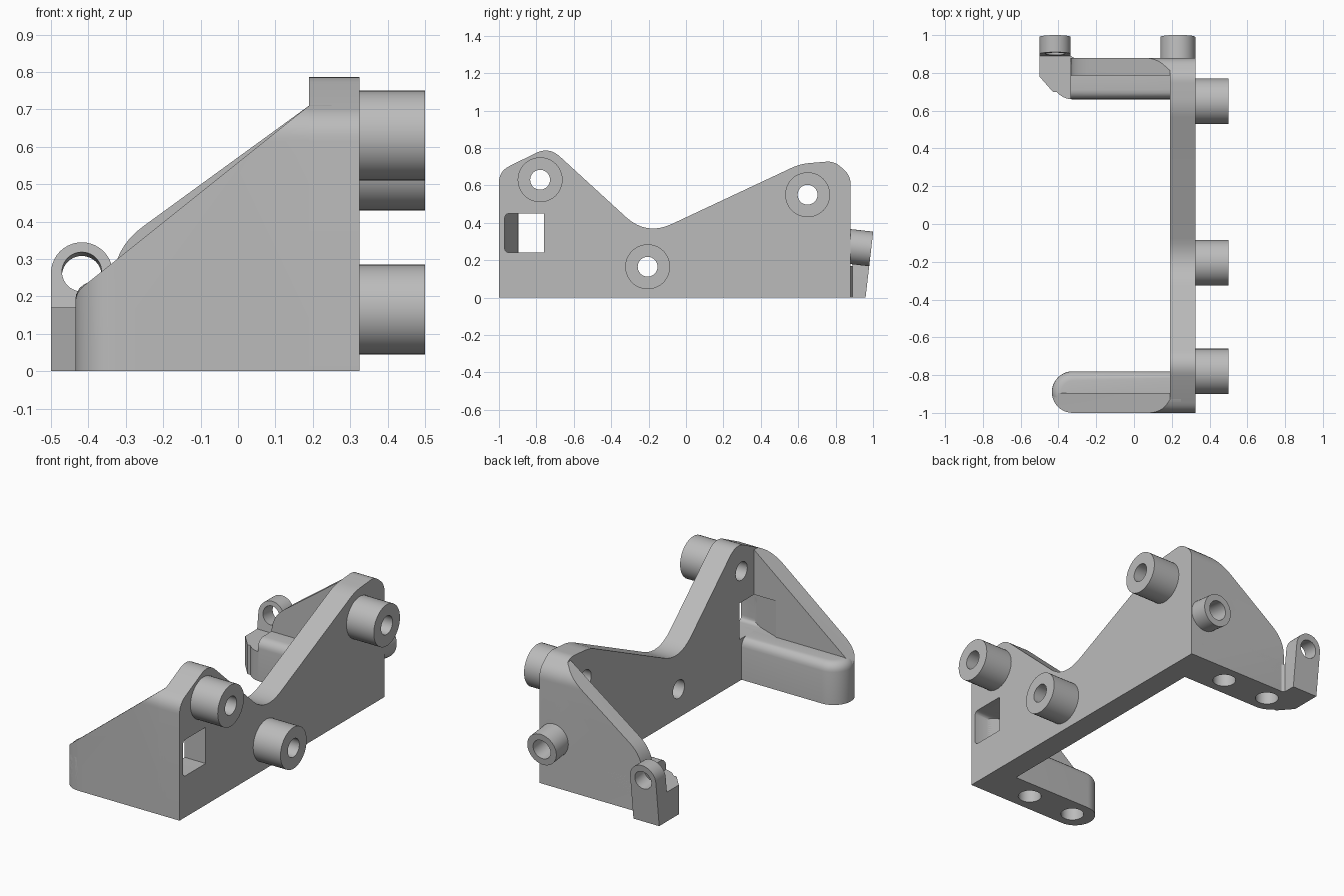
import bpy, bmesh
from mathutils import Vector

if "Cube" in bpy.data.objects:
    bpy.data.objects.remove(bpy.data.objects["Cube"])

grey = bpy.data.materials.new("plain_grey")
grey.use_nodes = True
grey.diffuse_color = (0.5, 0.5, 0.5, 1)
grey.node_tree.nodes["Principled BSDF"].inputs["Base Color"].default_value = (0.5, 0.5, 0.5, 1)

TILT = 0.116                      # lean of the rear lug and rear boss


def make(name, bm):
    bmesh.ops.recalc_face_normals(bm, faces=bm.faces)
    mesh = bpy.data.meshes.new(name)
    bm.to_mesh(mesh)
    bm.free()
    mesh.materials.append(grey)
    obj = bpy.data.objects.new(name, mesh)
    bpy.context.collection.objects.link(obj)
    return obj


def rounded(corners, steps=8):
    """Outline from (a, b, trim) corners, each trimmed corner becoming a curve."""
    out = []
    for i, (a, b, trim) in enumerate(corners):
        p = Vector((a, b))
        if not trim:
            out.append(p)
            continue
        before = Vector(corners[i - 1][:2])
        after = Vector(corners[(i + 1) % len(corners)][:2])
        s = p + (before - p).normalized() * trim
        e = p + (after - p).normalized() * trim
        for k in range(steps + 1):
            t = k / steps
            out.append(s * (1 - t) ** 2 + p * 2 * t * (1 - t) + e * t * t)
    return out


def arc(cx, cy, r, start, end, steps=20):
    from math import radians, cos, sin
    angles = [radians(start + (end - start) * k / steps) for k in range(steps + 1)]
    return [(cx + r * cos(a), cy + r * sin(a)) for a in angles]


def prism(name, outline, axis, low, high, top_round=0):
    bm = bmesh.new()
    place = {"X": lambda a, b, t: (t, a, b),
             "Y": lambda a, b, t: (a, t, b),
             "Z": lambda a, b, t: (a, b, t)}[axis]
    ends = [[bm.verts.new(place(p[0], p[1], t)) for p in outline] for t in (low, high)]
    bm.faces.new(ends[0])
    bm.faces.new(ends[1])
    for i in range(len(outline)):
        bm.faces.new((ends[0][i - 1], ends[0][i], ends[1][i], ends[1][i - 1]))
    if top_round:
        bmesh.ops.recalc_face_normals(bm, faces=bm.faces)
        rim = [e for e in bm.edges if all(v in ends[1] for v in e.verts)]
        bmesh.ops.bevel(bm, geom=rim, offset=top_round, segments=5, profile=0.5, affect='EDGES')
    return make(name, bm)


def rod(name, start, end, radius):
    start, end = Vector(start), Vector(end)
    bm = bmesh.new()
    bmesh.ops.create_cone(bm, cap_ends=True, segments=40, radius1=radius,
                          radius2=radius, depth=(end - start).length)
    turn = (end - start).to_track_quat('Z', 'Y').to_matrix().to_4x4()
    bm.transform(turn)
    bmesh.ops.translate(bm, verts=bm.verts, vec=(start + end) / 2)
    return make(name, bm)


def boolean(targets, tool, operation='DIFFERENCE'):
    for target in targets:
        mod = target.modifiers.new("cut", 'BOOLEAN')
        mod.operation, mod.object, mod.solver = operation, tool, 'EXACT'
        bpy.context.view_layer.objects.active = target
        bpy.ops.object.modifier_apply(modifier=mod.name)
    bpy.data.objects.remove(tool)


# Main upright plate
side = rounded([(-1, 0, 0), (-1, 0.675, 0.06), (-0.733, 0.808, 0.08), (-0.211, 0.33, 0.15),
                (0.61, 0.715, 0.05), (0.79, 0.73, 0.04), (0.88, 0.655, 0.05), (0.88, 0, 0)])
plate = prism("main_plate", side, "X", 0.19, 0.325)
parts = [plate]

# Triangular wings, trimmed to the plate outline and to the round foot plan
front_edge = rounded([(0.25, 0, 0), (-0.435, 0, 0), (-0.435, 0.21, 0.03),
                      (0.19, 0.71, 0), (0.25, 0.71, 0)])
rear_edge = rounded([(0.25, 0, 0), (-0.335, 0, 0), (-0.335, 0.328, 0.1),
                     (0.19, 0.71, 0), (0.25, 0.71, 0)])
wings, feet = {}, {}
for where, edge, y0, y1, mid in (("front", front_edge, -1, -0.895, -0.89),
                                 ("rear", rear_edge, 0.785, 0.88, 0.77)):
    plan = [(0.25, mid - 0.11)] + [(0.25, mid + 0.11)] + arc(-0.325, mid, 0.11, 90, 270)
    wing = prism(where + "_wing", edge, "Y", y0, y1)
    boolean([wing], prism("trim", side, "X", -0.6, 0.6), 'INTERSECT')
    boolean([wing], prism("trim", plan, "Z", -0.1, 1), 'INTERSECT')
    foot = prism(where + "_foot", plan, "Z", 0, 0.24, top_round=0.05)
    wings[where], feet[where] = wing, foot
    parts += [wing, foot]

# Clearance above the lug base at the end of the rear foot
clear = [(-0.6, 0.5), (-0.335, 0.5), (-0.335, 1), (-0.6, 1)]
boolean([feet["rear"]], prism("clearance", clear, "Z", 0.17, 0.5))

# Blind mounting holes under both feet
for where, mid in (("front", -0.89), ("rear", 0.77)):
    for x in (0, -0.305):
        boolean([feet[where], wings[where]],
                rod("drill", (x, mid, -0.1), (x, mid, 0.15), 0.063))

# Three spacer bosses with through holes
for i, (y, z) in enumerate(((-0.78, 0.63), (-0.205, 0.165), (0.65, 0.55))):
    boss = rod("side_boss_%d" % (i + 1), (0.26, y, z), (0.5, y, z), 0.12)
    parts.append(boss)
    boolean([boss, plate], rod("drill", (0, y, z), (0.6, y, z), 0.053))

# Window through the plate, with a sloped pocket in the front wing
window = rounded([(-0.97, 0.24, 0.03), (-0.97, 0.45, 0.03), (-0.76, 0.45, 0), (-0.76, 0.24, 0)])
pocket = prism("pocket", window, "X", 0.05, 0.4)
slope = [(0.5, -0.99), (0.24, -0.97), (0.03, -0.89), (0.03, -0.7), (0.5, -0.7)]
boolean([pocket], prism("trim", slope, "Z", 0, 0.8), 'INTERSECT')
boolean([plate, wings["front"]], pocket)

# Tilted rear boss with a blind hole
axis = Vector((0, 1, -TILT)).normalized()
face = Vector((0.232, 0.96 + TILT * 0.26, 0.26))
boss = rod("rear_boss", face - axis * 0.15, face, 0.093)
parts.append(boss)
boolean([boss, plate, wings["rear"]], rod("drill", face - axis * 0.17, face + axis * 0.1, 0.056))

# Leaning lug with an eye, and its chamfered base
lug = prism("rear_lug", [(-0.5, 0), (-0.335, 0)] + arc(-0.4175, 0.262, 0.0825, 0, 180),
            "Y", 0.87, 0.96)
for v in lug.data.vertices:
    v.co.y += TILT * v.co.z
eye = Vector((-0.4175, 0.95, 0.26))
boolean([lug], rod("drill", eye - axis * 0.2, eye + axis * 0.2, 0.053))
base = [(-0.3, 0.7), (-0.43, 0.7), (-0.5, 0.78), (-0.5, 0.89), (-0.335, 0.89), (-0.3, 0.87)]
lug_base = prism("rear_lug_base", base, "Z", 0, 0.17)
boolean([lug_base], rod("drill", (-0.305, 0.77, -0.1), (-0.305, 0.77, 0.15), 0.063))
parts += [lug, lug_base]

# Smooth curved surfaces, keep sharp edges
for obj in parts:
    bpy.ops.object.select_all(action='DESELECT')
    obj.select_set(True)
    bpy.context.view_layer.objects.active = obj
    bpy.ops.object.shade_smooth_by_angle(angle=0.5)
